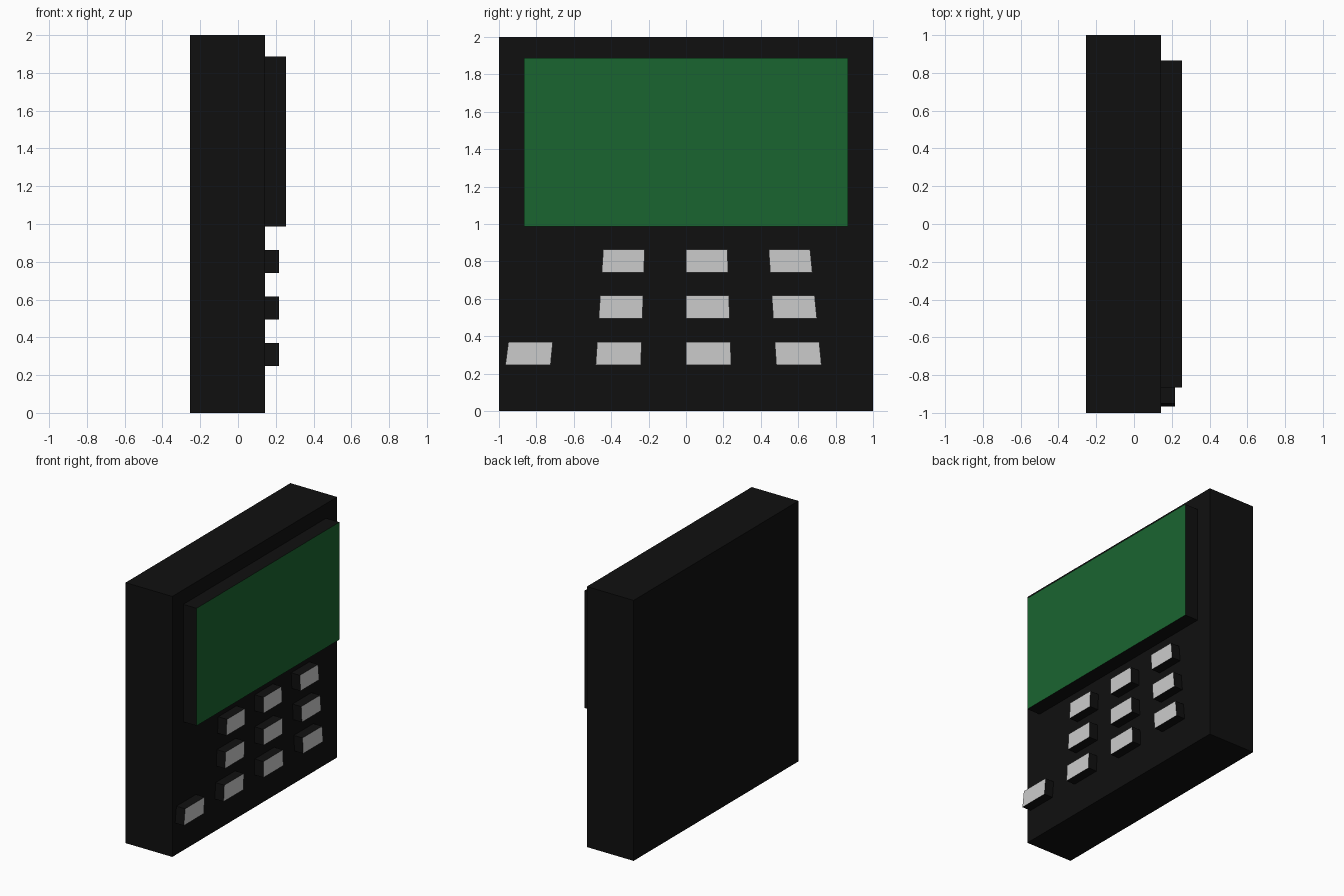
import bpy, bmesh

if "Cube" in bpy.data.objects:
    bpy.data.objects.remove(bpy.data.objects["Cube"])

def material(name, rgb):
    m = bpy.data.materials.new(name)
    m.diffuse_color = (*rgb, 1)
    m.use_nodes = True
    m.node_tree.nodes["Principled BSDF"].inputs["Base Color"].default_value = m.diffuse_color
    return m

CASE = material("case_black", (0.005, 0.005, 0.005))
GREEN = material("screen_green", (0.01, 0.13, 0.03))
GREY = material("key_grey", (0.6, 0.6, 0.6))

BACK, FACE = -0.255, 0.142   # case depth along x

def prism(name, outline, x0, x1, face_mat=None):
    """Extrude a (y, z) outline along x; the +x cap may get its own colour."""
    bm = bmesh.new()
    base = bm.faces.new([bm.verts.new((x0, y, z)) for y, z in outline])
    ext = bmesh.ops.extrude_face_region(bm, geom=[base], use_keep_orig=True)
    verts = [g for g in ext["geom"] if isinstance(g, bmesh.types.BMVert)]
    bmesh.ops.translate(bm, verts=verts, vec=(x1 - x0, 0, 0))
    bmesh.ops.recalc_face_normals(bm, faces=bm.faces)
    if face_mat:
        for f in bm.faces:
            f.material_index = 1 if f.normal.x > 0.9 else 0
    mesh = bpy.data.meshes.new(name)
    bm.to_mesh(mesh)
    bm.free()
    mesh.materials.append(CASE)
    if face_mat:
        mesh.materials.append(face_mat)
    obj = bpy.data.objects.new(name, mesh)
    bpy.context.collection.objects.link(obj)

def rect(y0, y1, z0, z1):
    return [(y0, z0), (y1, z0), (y1, z1), (y0, z1)]

# Case and raised screen
prism("case", rect(-1, 1, 0, 2), BACK, FACE)
prism("screen", rect(-0.866, 0.866, 0.986, 1.888), FACE, 0.255, GREEN)

# Keys: columns fan out slightly towards the bottom
def fan(k, z):
    return k * (0.2495 - 0.0328 * z)

for row, z0 in enumerate((0.247, 0.494, 0.740)):
    z1 = z0 + 0.123
    for k in ((-4, -2, 0, 2) if row == 0 else (-2, 0, 2)):
        outline = [(fan(k, z0), z0), (fan(k + 1, z0), z0),
                   (fan(k + 1, z1), z1), (fan(k, z1), z1)]
        prism(f"key_{row}_{k + 4}", outline, FACE, 0.216, GREY)
